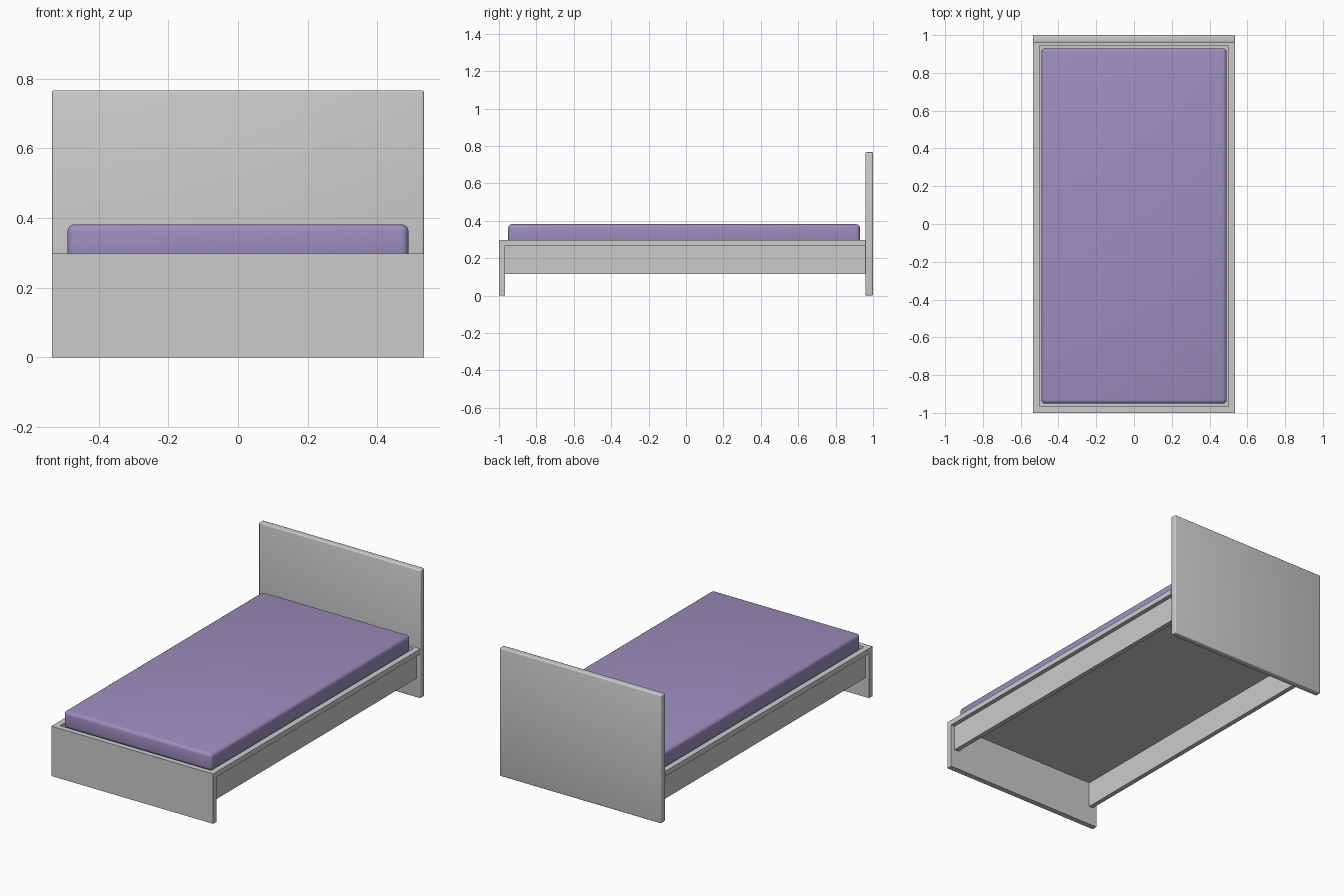
import bpy

if "Cube" in bpy.data.objects:
    bpy.data.objects.remove(bpy.data.objects["Cube"])


def box(name, x, y, z, bevel=0.0, segments=3):
    """Box from (min, max) ranges, optionally with rounded edges."""
    bpy.ops.mesh.primitive_cube_add(
        size=1, location=[(r[0] + r[1]) / 2 for r in (x, y, z)])
    ob = bpy.context.object
    ob.name = name
    ob.scale = [r[1] - r[0] for r in (x, y, z)]
    bpy.ops.object.transform_apply(location=False, rotation=False, scale=True)
    if bevel:
        mod = ob.modifiers.new("rounded_edges", 'BEVEL')
        mod.width = bevel
        mod.segments = segments
        bpy.ops.object.modifier_apply(modifier=mod.name)
        bpy.ops.object.shade_smooth_by_angle()
    return ob


W = 0.535               # half width of the bed
TOP, UNDER = 0.298, 0.267   # top and underside of the frame ledge
FOOT, HEAD = -0.967, 0.96   # inner faces of the end boards

# End boards
box("headboard", (-W, W), (HEAD, 1.0), (0, 0.767), 0.007)
box("footboard", (-W, W), (-1.0, FOOT), (0, TOP))

# Side ledges with recessed rails beneath them
for side, s in (("left", -1), ("right", 1)):
    box(side + "_ledge", sorted((s * 0.5, s * W)), (FOOT, HEAD), (UNDER, TOP))
    box(side + "_rail", sorted((s * 0.482, s * 0.51)), (FOOT, HEAD), (0.115, UNDER))

# Ledge in front of the headboard, and the base board
box("head_ledge", (-0.5, 0.5), (0.943, HEAD), (UNDER, TOP))
box("base_board", (-0.5, 0.5), (FOOT, 0.943), (UNDER, 0.28))

# Mattress with softened edges
mattress = box("mattress", (-0.49, 0.49), (-0.951, 0.93), (0.28, 0.382), 0.02, 4)
purple = bpy.data.materials.new("mattress_purple")
purple.diffuse_color = (0.33, 0.27, 0.52, 1)
purple.use_nodes = True
purple.node_tree.nodes["Principled BSDF"].inputs["Base Color"].default_value = purple.diffuse_color
mattress.data.materials.append(purple)
